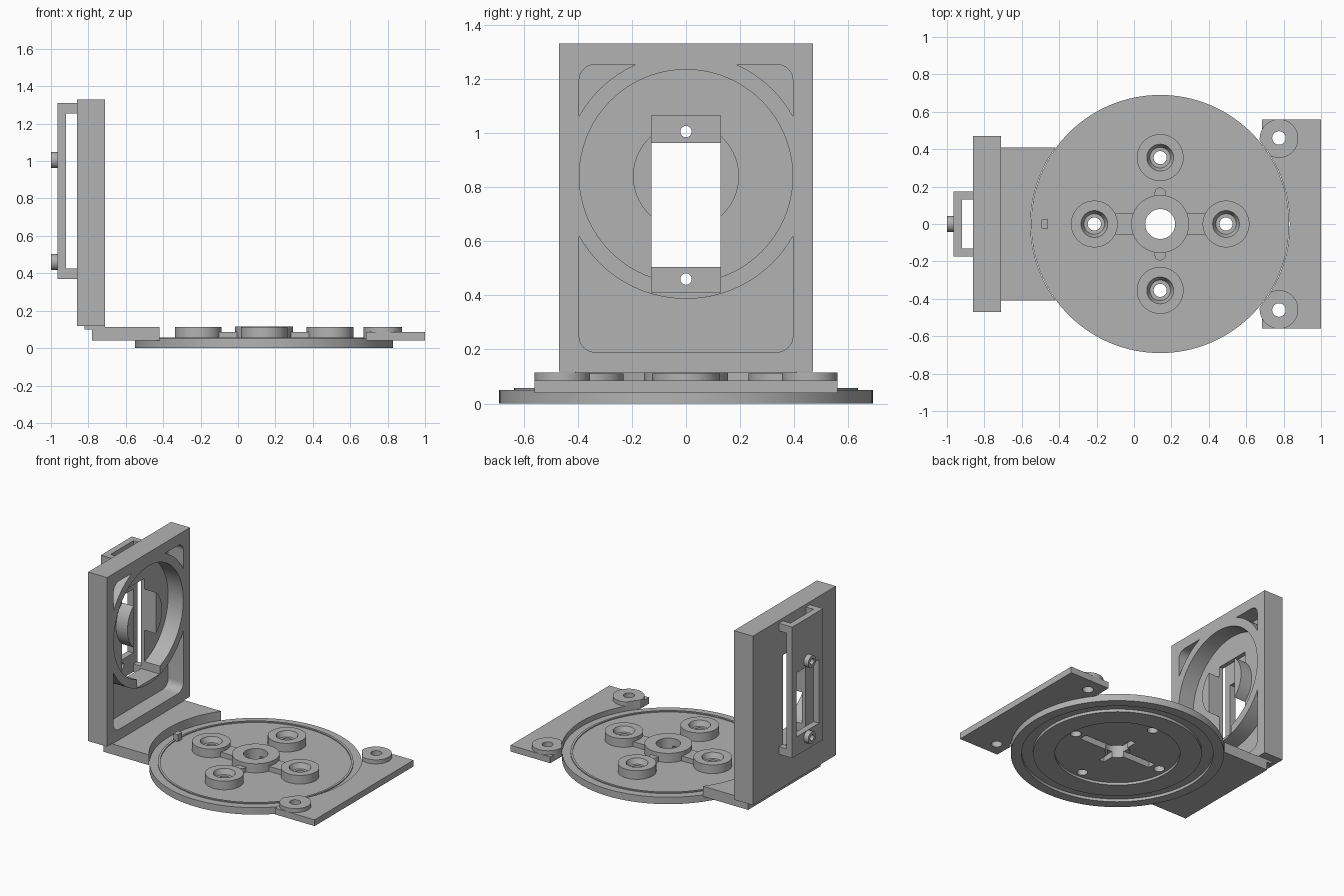
import bpy, bmesh, math
from mathutils import Matrix

if "Cube" in bpy.data.objects:
    bpy.data.objects.remove(bpy.data.objects["Cube"])

grey = bpy.data.materials.new("plain grey")
grey.use_nodes = True
grey.diffuse_color = (0.45, 0.45, 0.45, 1)
grey.node_tree.nodes["Principled BSDF"].inputs["Base Color"].default_value = (0.45, 0.45, 0.45, 1)


def finish(name, bm):
    bmesh.ops.recalc_face_normals(bm, faces=bm.faces[:])
    mesh = bpy.data.meshes.new(name)
    bm.to_mesh(mesh)
    bm.free()
    mesh.materials.append(grey)
    ob = bpy.data.objects.new(name, mesh)
    bpy.context.collection.objects.link(ob)
    return ob


def box(name, x, y, z, round_x=0):
    """Box from (low, high) ranges; round_x rounds the edges along x."""
    bm = bmesh.new()
    bmesh.ops.create_cube(bm, size=1)
    for v in bm.verts:
        v.co = [r[0] if c < 0 else r[1] for c, r in zip(v.co, (x, y, z))]
    if round_x:
        edges = [e for e in bm.edges if abs(e.verts[0].co.x - e.verts[1].co.x) > 1e-4]
        bmesh.ops.bevel(bm, geom=edges, offset=round_x, segments=8, profile=0.5, affect='EDGES')
    return finish(name, bm)


def cyl(name, a, b, r, span, axis='Z', r2=None, seg=64):
    """Cylinder over span; (a, b) is (x, y) for a Z axis, (y, z) for an X axis."""
    mid, depth = sum(span) / 2, span[1] - span[0]
    if axis == 'Z':
        m = Matrix.Translation((a, b, mid))
    else:
        m = Matrix.Translation((mid, a, b)) @ Matrix.Rotation(math.pi / 2, 4, 'Y')
    bm = bmesh.new()
    bmesh.ops.create_cone(bm, cap_ends=True, segments=seg, radius1=r,
                          radius2=r if r2 is None else r2, depth=depth, matrix=m)
    return finish(name, bm)


def boolean(ob, others, op='DIFFERENCE'):
    """Apply booleans and discard the helper objects."""
    for other in others:
        mod = ob.modifiers.new("bool", 'BOOLEAN')
        mod.object, mod.operation, mod.solver = other, op, 'EXACT'
        bpy.context.view_layer.update()
        dg = bpy.context.evaluated_depsgraph_get()
        mesh = bpy.data.meshes.new_from_object(ob.evaluated_get(dg))
        ob.modifiers.clear()
        ob.data = mesh
        bpy.data.objects.remove(other)
    return ob


CX, R = 0.14, 0.69       # turntable centre and radius
WZ = 0.84                # height of the wall socket
BACK, FRONT = -0.86, -0.71
SOCKETS = [(CX - 0.352, 0), (CX + 0.352, 0), (CX, 0.355), (CX, -0.355)]

# Turntable: disc, thin lip, screw bosses, hub and its arms
disc = cyl("turntable", CX, 0, R, (0, 0.05), seg=128)
lip = boolean(cyl("lip", CX, 0, 0.635, (0.04, 0.057), seg=128),
              [cyl("cut", CX, 0, 0.62, (0, 0.1), seg=128)])
raised = [lip, cyl("hub", CX, 0, 0.155, (0.03, 0.115))]
raised += [cyl("boss", x, y, 0.125, (0.03, 0.112)) for x, y in SOCKETS]
raised.append(box("arms", (CX - 0.3, CX + 0.3), (-0.057, 0.057), (0.03, 0.085)))
raised.append(box("short_arms", (CX - 0.03, CX + 0.03), (-0.165, 0.165), (0.03, 0.085)))
raised += [cyl("arm_end", CX, y, 0.03, (0.03, 0.0851)) for y in (-0.165, 0.165)]
raised.append(box("index_tab", (-0.495, -0.46), (-0.025, 0.025), (0.03, 0.1)))
boolean(disc, raised, 'UNION')

# Underside: round track, inner recess and cross-shaped horn slot
track = boolean(cyl("track", CX, 0, 0.62, (-0.1, 0.02), seg=128),
                [cyl("cut", CX, 0, 0.545, (-0.2, 0.1), seg=128)])
cuts = [track, cyl("recess", CX, 0, 0.405, (-0.1, 0.018), seg=96)]
cuts.append(box("slot", (CX - 0.29, CX + 0.29), (-0.028, 0.028), (-0.1, 0.06)))
cuts.append(box("slot", (CX - 0.02, CX + 0.02), (-0.16, 0.16), (-0.1, 0.06)))
cuts.append(cyl("hub_hole", CX, 0, 0.08, (-0.1, 0.2)))
for x, y in SOCKETS:
    cuts.append(cyl("screw_hole", x, y, 0.035, (-0.1, 0.2)))
    cuts.append(cyl("screw_seat", x, y, 0.055, (0.075, 0.113), r2=0.072))
boolean(disc, cuts)

# Side plate with two screw ears, cut to the turntable's curve
plate = box("side_plate", (0.685, 1.0), (-0.56, 0.56), (0.04, 0.085))
ears = [cyl("ear", 0.775, s * 0.457, 0.103, (0.05, 0.114)) for s in (-1, 1)]
boolean(plate, ears, 'UNION')
boolean(plate, [cyl("cut", CX, 0, R + 0.003, (-0.1, 0.3), seg=128)]
        + [cyl("hole", 0.775, s * 0.46, 0.036, (-0.1, 0.3)) for s in (-1, 1)])

# Foot of the upright wall, cut to the same curve
foot = box("wall_foot", (-0.78, -0.42), (-0.41, 0.41), (0.04, 0.114))
boolean(foot, [cyl("cut", CX, 0, R + 0.003, (-0.1, 0.3), seg=128)])
box("wall_foot_step", (-0.82, FRONT), (-0.41, 0.41), (0.1, 0.125))

# Upright wall with framed pockets around a round socket
wall = box("upright_wall", (BACK, FRONT), (-0.47, 0.47), (0.118, 1.33))
DEEP = (BACK + 0.03, FRONT + 0.1)
frame = box("frame_pocket", DEEP, (-0.395, 0.395), (0.19, 1.253), round_x=0.06)
boolean(frame, [cyl("ring", 0, WZ, 0.453, (-1.2, 0), 'X', seg=96)])
socket = cyl("socket", 0, WZ, 0.394, DEEP, 'X', seg=96)
boolean(socket, [cyl("core", 0, WZ, 0.196, (-1.2, FRONT - 0.03), 'X')])
window = box("window", (-1.2, 0), (-0.128, 0.128), (0.41, 1.065))
boolean(wall, [frame, socket, window])

# Bracket behind the wall: plate on four corner posts
bracket = box("rear_bracket", (-0.965, BACK + 0.005), (-0.175, 0.175), (0.37, 1.31))
SCREWS = (0.46, 1.005)
boolean(bracket, [
    box("gap_side", (-0.92, 0), (-0.5, 0.5), (0.425, 1.255)),
    box("gap_top", (-0.92, 0), (-0.13, 0.13), (0.2, 1.5))])
boolean(bracket, [cyl("screw_collar", 0, z, 0.043, (-1.0, -0.94), 'X') for z in SCREWS], 'UNION')
boolean(bracket, [box("opening", (-1.2, 0), (-0.128, 0.128), (0.505, 0.963))]
        + [cyl("hole", 0, z, 0.021, (-1.2, 0), 'X') for z in SCREWS])

# Smooth the round sides, keep edges crisp
for ob in (disc, plate, foot, wall, bracket):
    bpy.ops.object.select_all(action='DESELECT')
    ob.select_set(True)
    bpy.context.view_layer.objects.active = ob
    bpy.ops.object.shade_smooth_by_angle(angle=math.radians(30))
